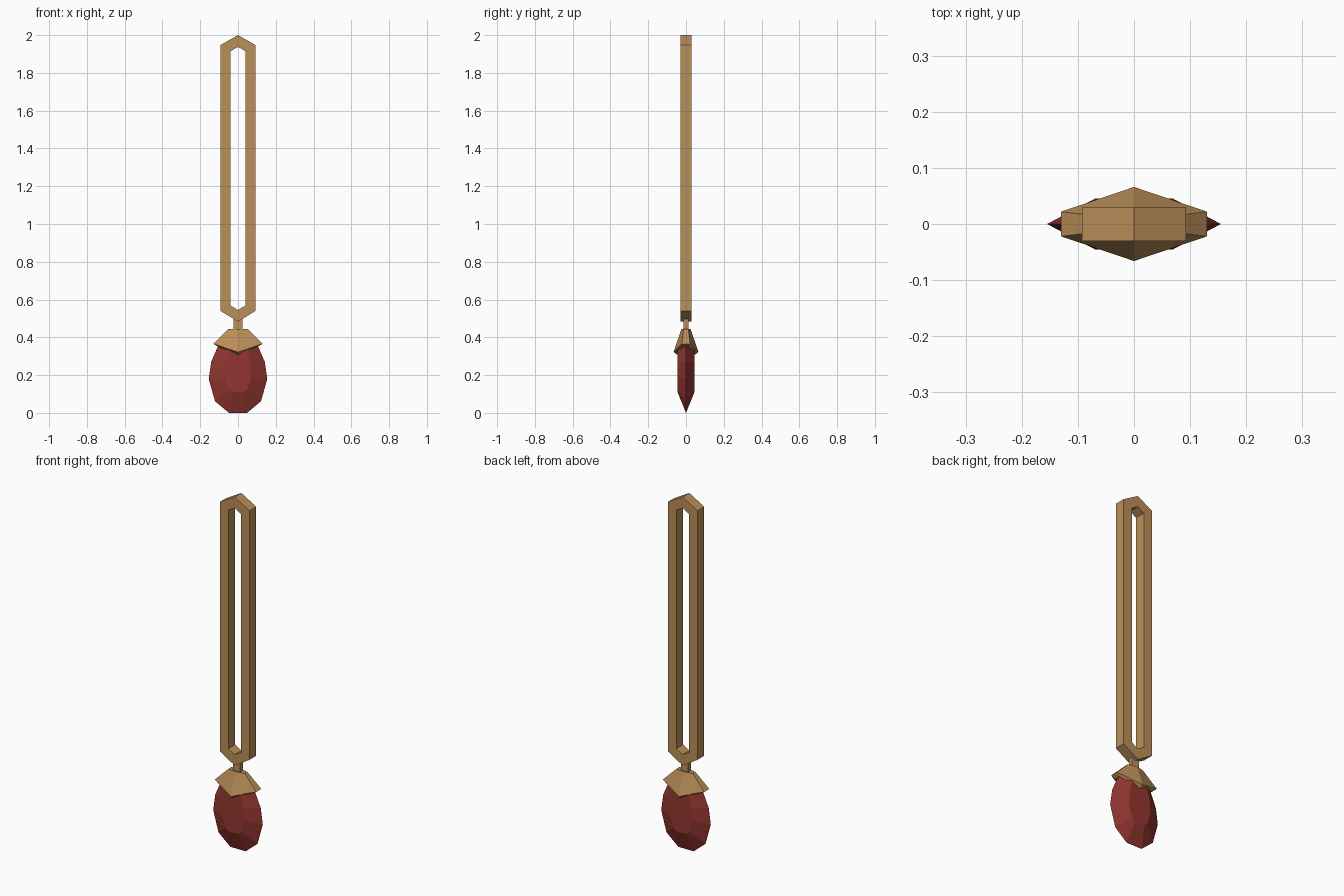
import bpy, bmesh

if "Cube" in bpy.data.objects:
    bpy.data.objects.remove(bpy.data.objects["Cube"])

def material(name, rgb):
    m = bpy.data.materials.new(name)
    m.diffuse_color = (*rgb, 1)
    m.use_nodes = True
    m.node_tree.nodes["Principled BSDF"].inputs["Base Color"].default_value = m.diffuse_color
    return m

GOLD = material("warm gold", (0.50, 0.275, 0.10))
RED = material("deep red", (0.29, 0.037, 0.030))

def loft(name, rings, mat, caps=True, closed=False):
    """Join equal-length rings of points into a flat-shaded skin."""
    bm = bmesh.new()
    vs = [[bm.verts.new(p) for p in r] for r in rings]
    n = len(vs[0])
    pairs = list(zip(vs, vs[1:])) + ([(vs[-1], vs[0])] if closed else [])
    for a, b in pairs:
        for i in range(n):
            j = (i + 1) % n
            bm.faces.new((a[i], a[j], b[j], b[i]))
    if caps and not closed:
        bm.faces.new(vs[0])
        bm.faces.new(vs[-1])
    bmesh.ops.recalc_face_normals(bm, faces=bm.faces)
    me = bpy.data.meshes.new(name)
    bm.to_mesh(me)
    bm.free()
    me.materials.append(mat)
    ob = bpy.data.objects.new(name, me)
    bpy.context.collection.objects.link(ob)
    return ob

def mirror_x(half):
    return half + [(-x, z) for x, z in reversed(half) if x > 0]

def at_y(profile, y):
    return [(x, y, z) for x, z in profile]

# Long six-sided hanging link
def link(w, low, low_c, high_c, high):
    return [(0, low), (w, low_c), (w, high_c), (0, high), (-w, high_c), (-w, low_c)]
outer = link(0.093, 0.483, 0.54, 1.947, 2.0)
inner = link(0.039, 0.545, 0.568, 1.915, 1.938)
loft("hanging_link", [at_y(outer, -0.03), at_y(outer, 0.03),
                      at_y(inner, 0.03), at_y(inner, -0.03)], GOLD, closed=True)

# Short neck between link and cap
def box_ring(x, y, z):
    return [(x, y, z), (-x, y, z), (-x, -y, z), (x, -y, z)]
loft("neck", [box_ring(0.023, 0.013, 0.43), box_ring(0.023, 0.013, 0.51)], GOLD)

# Pointed cap: six-sided rings whose front and back points dip down
def cap_ring(ex, ey, ez, cy, cz):
    return [(ex, -ey, ez), (ex, ey, ez), (0, cy, cz),
            (-ex, ey, ez), (-ex, -ey, ez), (0, -cy, cz)]
loft("cap", [cap_ring(0.05, 0.012, 0.445, 0.024, 0.445),
             cap_ring(0.13, 0.022, 0.366, 0.066, 0.322),
             cap_ring(0.108, 0.014, 0.352, 0.046, 0.308),
             cap_ring(0.09, 0.010, 0.38, 0.035, 0.36)], GOLD)

# Flat faceted gem: sharp outline with a raised table front and back
edge = mirror_x([(0.048, 0.0), (0.122, 0.062), (0.155, 0.18),
                 (0.142, 0.27), (0.105, 0.355), (0.04, 0.40)])
table = mirror_x([(0.03, 0.11), (0.048, 0.125), (0.070, 0.19),
                  (0.064, 0.27), (0.05, 0.335), (0.02, 0.37)])
loft("gem", [at_y(table, -0.045), at_y(edge, 0), at_y(table, 0.045)], RED)
